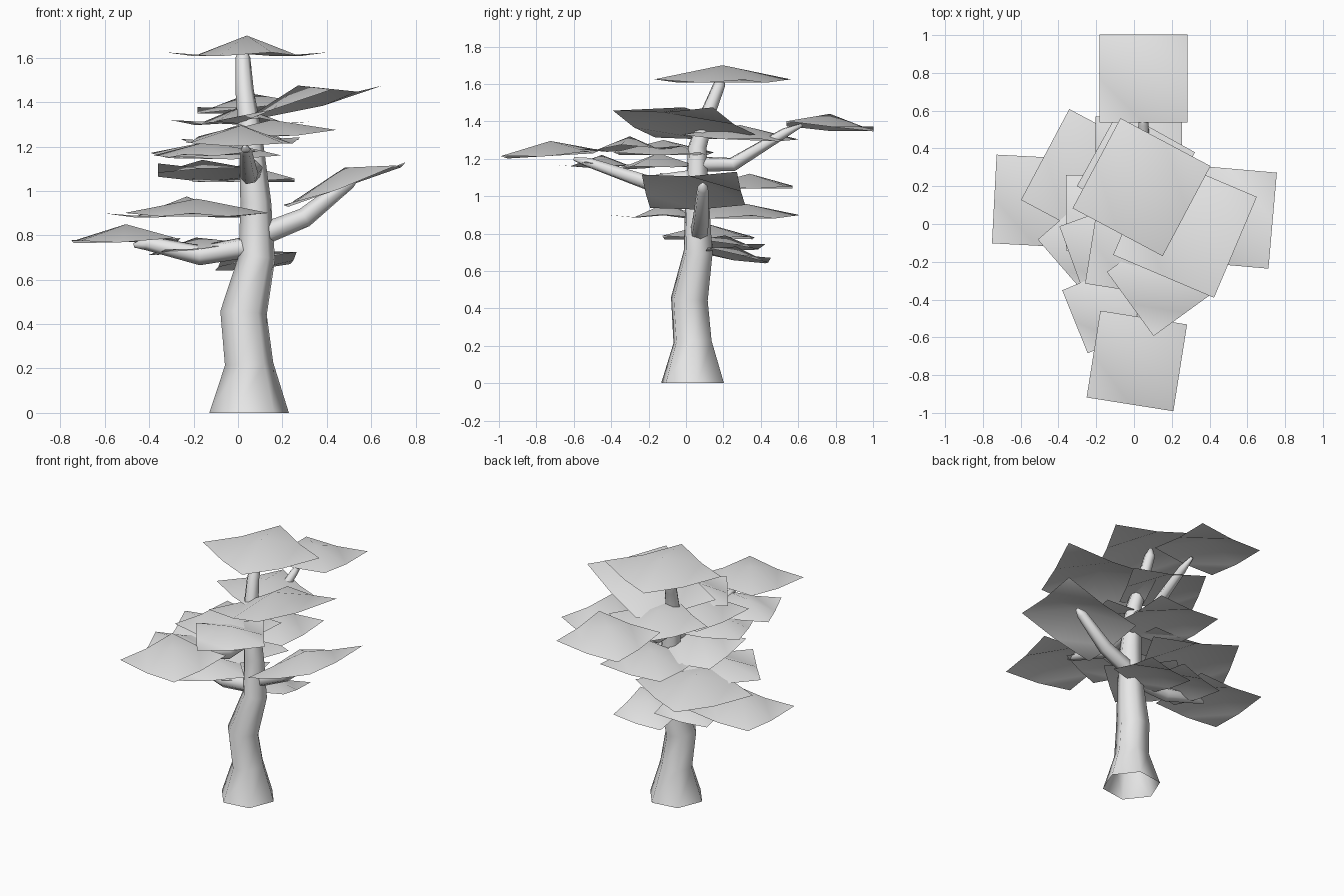
import bpy
import bmesh
import math
from mathutils import Vector, Matrix

default_cube = bpy.data.objects.get("Cube")
if default_cube:
    bpy.data.objects.remove(default_cube, do_unlink=True)

# One plain grey covers the whole tree
grey = bpy.data.materials.new("plain_grey")
grey.use_nodes = True
grey.diffuse_color = (0.8, 0.8, 0.8, 1)
grey.node_tree.nodes["Principled BSDF"].inputs["Base Color"].default_value = (0.8, 0.8, 0.8, 1)


def finish(bm, name):
    """Turn a bmesh into a smooth grey object."""
    mesh = bpy.data.meshes.new(name)
    bm.to_mesh(mesh)
    bm.free()
    mesh.materials.append(grey)
    for polygon in mesh.polygons:
        polygon.use_smooth = True
    obj = bpy.data.objects.new(name, mesh)
    bpy.context.collection.objects.link(obj)
    return obj


def limb(name, path, sides=6, twist=8):
    """Sweep a tapering polygon along (x, y, z, radius) points, closing the tip."""
    bm = bmesh.new()
    points = [Vector(p[:3]) for p in path]
    rings = []
    for i, point in enumerate(points):
        before = points[max(i - 1, 0)]
        after = points[min(i + 1, len(points) - 1)]
        direction = Vector((0, 0, 1)) if i == 0 and path[0][2] == 0 else after - before
        turn = Vector((0, 0, 1)).rotation_difference(direction)
        ring = []
        for s in range(sides):
            angle = math.tau * s / sides + math.radians(twist)
            offset = Vector((math.cos(angle), math.sin(angle), 0)) * path[i][3]
            ring.append(bm.verts.new(point + turn @ offset))
        rings.append(ring)
    for low, high in zip(rings, rings[1:]):
        for s in range(sides):
            t = (s + 1) % sides
            bm.faces.new((low[s], low[t], high[t], high[s]))
    bm.faces.new(rings[-1])
    return finish(bm, name)


def leaf_sheet(name, x, y, z, size, yaw, slope_x, slope_y):
    """Square sheet with a raised centre, creased along one diagonal direction."""
    bm = bmesh.new()
    half = size / 2
    turn = Matrix.Rotation(math.radians(yaw), 3, "Z")
    grid = {}
    for i in (-1, 0, 1):
        for j in (-1, 0, 1):
            flat = turn @ Vector((i * half, j * half, 0))
            drop = (0, 0.172, 0.14)[abs(i) + abs(j)] * size
            height = slope_x * flat.x + slope_y * flat.y - drop
            grid[i, j] = bm.verts.new((x + flat.x, y + flat.y, z + height))
    for i in (-1, 0):
        for j in (-1, 0):
            right_low, left_high = grid[i + 1, j], grid[i, j + 1]
            bm.faces.new((grid[i, j], right_low, left_high))
            bm.faces.new((right_low, grid[i + 1, j + 1], left_high))
    return finish(bm, name)


# Trunk with a flared, open foot and a bent upper stem
limb("trunk", [
    (.05, .035, 0, .181),
    (.05, .035, .22, .11),
    (.025, .018, .45, .106),
    (.085, .065, .7, .083),
    (.08, .06, .95, .07),
    (.055, .06, 1.26, .053),
    (.03, .12, 1.45, .042),
    (.022, .18, 1.6, .034),
    (.022, .19, 1.645, .012),
])

# Four branches, each rising from the trunk
limb("left_branch", [
    (.1, .07, .8, .05),
    (.3, .08, .88, .045),
    (.5, .09, 1.04, .032),
    (.54, .09, 1.065, .01),
])
limb("right_branch", [
    (.06, .07, .75, .05),
    (-.17, .1, .71, .046),
    (-.41, .11, .765, .033),
    (-.47, .11, .755, .01),
])
limb("front_branch", [
    (.07, .05, 1.1, .045),
    (.05, -.2, 1.07, .042),
    (.035, -.52, 1.18, .027),
    (.03, -.6, 1.2, .01),
])
limb("back_branch", [
    (.06, .06, 1.17, .045),
    (.05, .25, 1.17, .04),
    (.05, .53, 1.34, .027),
    (.05, .62, 1.38, .01),
])

# Foliage sheets: x, y, z of the centre, size, yaw, slope along x and along y
foliage = {
    "crown_leaf": (.04, .195, 1.7, .54, -28, 0, 0),
    "back_leaf": (.05, .77, 1.44, .465, 0, .05, -.06),
    "front_leaf": (.015, -.725, 1.295, .465, -9, 0, .06),
    "right_leaf": (-.505, .12, .85, .47, -3, .02, 0),
    "left_leaf": (.48, .04, 1.105, .51, -5, .35, 0),
    "upper_left_leaf": (.27, -.01, 1.475, .58, -23, .24, -.07),
    "lower_right_leaf": (-.23, .24, .975, .545, -28, 0, 0),
    "lower_front_leaf": (-.185, -.105, .965, .46, 41, 0, 0),
    "front_right_leaf": (-.146, -.45, 1.22, .36, 22, .04, 0),
    "front_left_leaf": (.15, -.3, 1.32, .42, 36, .05, .02),
    "middle_front_leaf": (.01, -.12, 1.3, .47, -9, 0, 0),
    "middle_right_leaf": (-.16, .06, 1.14, .4, 0, -.05, -.15),
    "middle_back_leaf": (.025, .34, 1.12, .46, 0, 0, 0),
    "upper_back_leaf": (.01, .29, 1.38, .46, -29, 0, -.04),
    "middle_side_leaf": (-.1, -.15, 1.23, .46, 20, 0, .04),
    "lowest_right_leaf": (-.19, .21, .79, .36, 12, .1, -.05),
    "lowest_back_leaf": (.08, .27, .73, .34, 5, .1, -.15),
}
for leaf_name, settings in foliage.items():
    leaf_sheet(leaf_name, *settings)
